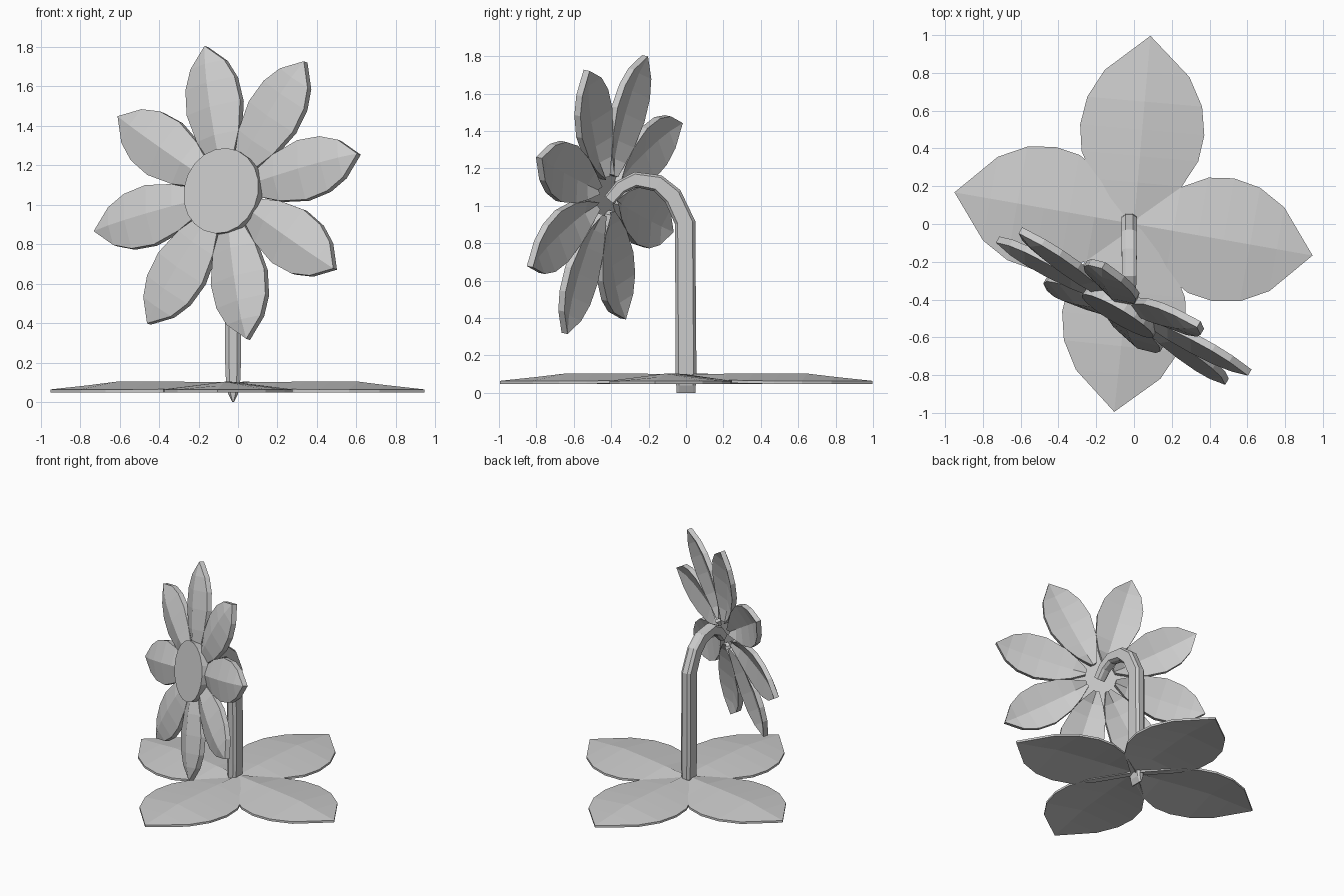
import bpy, bmesh, math
from mathutils import Vector, Matrix

if "Cube" in bpy.data.objects:
    bpy.data.objects.remove(bpy.data.objects["Cube"])


def finish(bm, name, mat=None):
    bmesh.ops.recalc_face_normals(bm, faces=bm.faces)
    me = bpy.data.meshes.new(name)
    bm.to_mesh(me)
    bm.free()
    ob = bpy.data.objects.new(name, me)
    bpy.context.collection.objects.link(ob)
    if mat:
        ob.matrix_world = mat
    return ob


def blade(name, profile, thick, mat):
    """Folded blade along +x; profile rows are (x, half width, rim height, ridge height)."""
    bm = bmesh.new()
    layers = []
    for dz in (0, -thick):
        rows = []
        for x, w, rim, ridge in profile:
            if w == 0:
                rows.append([bm.verts.new((x, 0, rim + dz))] * 3)
            else:
                rows.append([bm.verts.new((x, y, z + dz))
                             for y, z in ((-w, rim), (0, ridge), (w, rim))])
        layers.append(rows)

    def face(*vs):
        vs = list(dict.fromkeys(vs))
        if len(vs) > 2:
            bm.faces.new(vs)

    top, low = layers
    for i in range(len(profile) - 1):
        for rows in layers:
            for j in (0, 1):
                face(rows[i][j], rows[i + 1][j], rows[i + 1][j + 1], rows[i][j + 1])
        for j in (0, 2):
            face(top[i][j], top[i + 1][j], low[i + 1][j], low[i][j])
    for j in (0, 1):
        face(top[0][j], top[0][j + 1], low[0][j + 1], low[0][j])
    return finish(bm, name, mat)


# Ground leaves
leaf = [(0, .03, .085, .10), (.22, .235, .07, .102), (.36, .31, .065, .104),
        (.5, .33, .064, .104), (.65, .305, .064, .103), (.8, .225, .064, .085),
        (1.0, 0, .064, .064)]
for i, (ang, length) in enumerate(((85, 1.0), (-10, .96), (264, 1.0), (170, .965))):
    blade(f"leaf_{i}", leaf, .016,
          Matrix.Rotation(math.radians(ang), 4, 'Z') @ Matrix.Diagonal((length, 1, 1, 1)))

# Bent stem: rows are y, z, path angle, width scale, depth scale
path = [(0, 0, 90, .1, .9), (0, .04, 90, .6, .95), (0, .10, 90, .9, 1), (0, .2, 90, 1, 1),
        (-.005, .91, 98, 1, 1), (-.07, 1.05, 130, 1, .95), (-.15, 1.12, 155, 1, .85),
        (-.27, 1.14, 187, .95, .75), (-.35, 1.10, 215, .9, .68), (-.41, 1.03, 230, .8, .6)]
section = [(.04, -.04), (.04, .04), (.02, .055), (-.02, .055), (-.04, .04),
           (-.04, -.04), (-.02, -.055), (.02, -.055)]
bm = bmesh.new()
rings = []
for y, z, a, sx, sd in path:
    a = math.radians(a)
    rings.append([bm.verts.new((-.025 + px * sx, y + math.sin(a) * d * sd,
                                z - math.cos(a) * d * sd)) for px, d in section])
for r, s in zip(rings, rings[1:]):
    for k in range(8):
        bm.faces.new((r[k], r[(k + 1) % 8], s[(k + 1) % 8], s[k]))
bm.faces.new(rings[0])
bm.faces.new(rings[-1])
finish(bm, "stem")

# Tilted frame of the flower head
n = Vector((-.50, -.85, .175)).normalized()
up = Vector((-.105, .215, .74))
up = (up - n * up.dot(n)).normalized()
right = up.cross(n)
head = Matrix((right, up, n)).transposed().to_4x4()
head.translation = (-.055, -.435, 1.06)

# Petals
petal = [(.11, .02, .0, .02), (.2, .078, .012, .04), (.3, .124, .016, .05),
         (.45, .158, .018, .055), (.58, .145, .018, .052), (.68, .10, .018, .042),
         (.78, 0, .018, .018)]
for i in range(8):
    blade(f"petal_{i}", petal, .038,
          head @ Matrix.Rotation(math.radians(45 * i), 4, 'Z'))

# Centre disc
bm = bmesh.new()
bmesh.ops.create_cone(bm, cap_ends=True, segments=20, radius1=.215, radius2=.22, depth=.06)
finish(bm, "flower_centre", head @ Matrix.Translation((0, 0, .033)))
